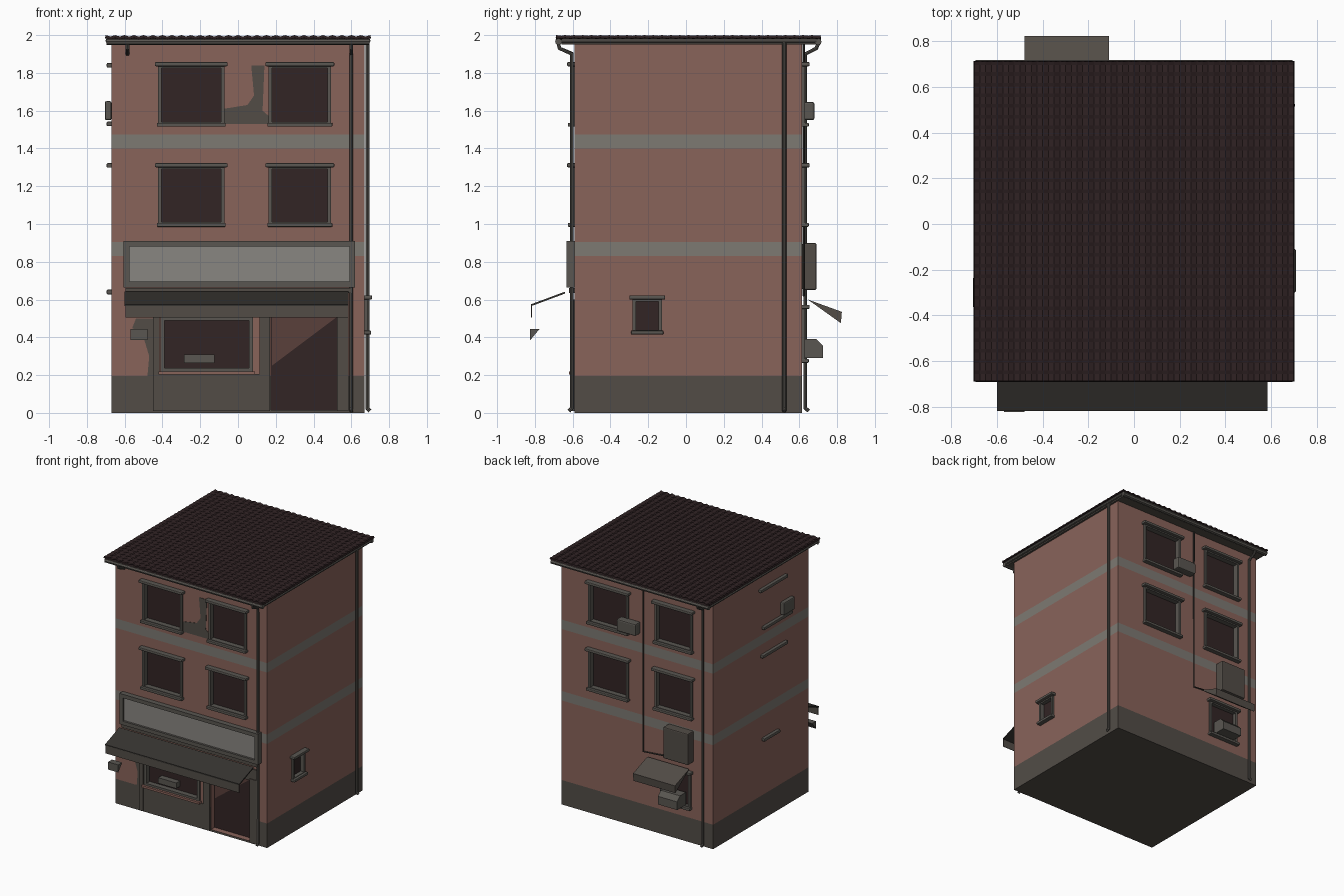
import bpy, bmesh, math
from mathutils import Vector

if "Cube" in bpy.data.objects:
    bpy.data.objects.remove(bpy.data.objects["Cube"])


def material(name, rgb):
    m = bpy.data.materials.new(name)
    m.diffuse_color = (*rgb, 1)
    m.use_nodes = True
    m.node_tree.nodes["Principled BSDF"].inputs["Base Color"].default_value = m.diffuse_color
    return m


WALL = material("faded red wall", (0.25, 0.125, 0.102))
BAND = material("grey band", (0.205, 0.192, 0.17))
BASE = material("dark plinth", (0.085, 0.073, 0.062))
ROOF = material("dark brown roof", (0.026, 0.0145, 0.0155))
GLASS = material("dark glass", (0.032, 0.018, 0.018))
FRAME = material("grey metal", (0.1, 0.093, 0.082))
SIGN = material("pale sign", (0.25, 0.24, 0.22))
CLOTH = material("dark awning", (0.036, 0.033, 0.029))
SHADE = material("doorway brown", (0.1, 0.05, 0.043))

X, YF, YB, TOP = 0.67, -0.59, 0.615, 1.955  # wall extents


def finish(name, bm, mats):
    bmesh.ops.recalc_face_normals(bm, faces=bm.faces[:])
    me = bpy.data.meshes.new(name)
    bm.to_mesh(me)
    bm.free()
    ob = bpy.data.objects.new(name, me)
    bpy.context.collection.objects.link(ob)
    for m in mats:
        me.materials.append(m)
    return ob


def add_box(bm, lo, hi):
    vs = bmesh.ops.create_cube(bm, size=1)["verts"]
    for v in vs:
        v.co = Vector([(a + b) / 2 + c * abs(b - a) for a, b, c in zip(lo, hi, v.co)])


def box(name, lo, hi, mat, bevel=0):
    bm = bmesh.new()
    add_box(bm, lo, hi)
    if bevel:
        bmesh.ops.bevel(bm, geom=bm.edges[:], offset=bevel, segments=2, affect='EDGES', profile=0.5)
    return finish(name, bm, [mat])


def on_face(face, u0, u1, d0, d1, z0, z1):
    """Corners of a box on a wall: u along it, d outward from it."""
    if face in ("front", "back"):
        s, w = (-1, YF) if face == "front" else (1, YB)
        return (u0, w + s * d0, z0), (u1, w + s * d1, z1)
    s = 1 if face == "right" else -1
    return (s * (X + d0), u0, z0), (s * (X + d1), u1, z1)


def fbox(name, face, u0, u1, d0, d1, z0, z1, mat, bevel=0):
    return box(name, *on_face(face, u0, u1, d0, d1, z0, z1), mat, bevel)


def prism(name, axis, pts, a, b, mat):
    """Polygon extruded along x (points are y,z) or y (points are x,z)."""
    bm = bmesh.new()
    put = (lambda p, t: (t, *p)) if axis == "x" else (lambda p, t: (p[0], t, p[1]))
    f = bm.faces.new([bm.verts.new(put(p, a)) for p in pts])
    ext = bmesh.ops.extrude_face_region(bm, geom=[f])["geom"]
    delta = Vector((b - a, 0, 0) if axis == "x" else (0, b - a, 0))
    bmesh.ops.translate(bm, verts=[g for g in ext if isinstance(g, bmesh.types.BMVert)], vec=delta)
    return finish(name, bm, [mat])


def pipe(name, pts, r, mat):
    cu = bpy.data.curves.new(name, 'CURVE')
    cu.dimensions = '3D'
    cu.bevel_depth, cu.bevel_resolution, cu.use_fill_caps = r, 2, True
    sp = cu.splines.new('POLY')
    sp.points.add(len(pts) - 1)
    for q, p in zip(sp.points, pts):
        q.co = (*p, 1)
    cu.materials.append(mat)
    ob = bpy.data.objects.new(name, cu)
    bpy.context.collection.objects.link(ob)
    bpy.ops.object.select_all(action='DESELECT')
    ob.select_set(True)
    bpy.context.view_layer.objects.active = ob
    bpy.ops.object.convert(target='MESH')
    bpy.ops.object.shade_smooth_by_angle()


# Openings: face, u0, u1, z0, z1, recess
windows = []
for z0, z1 in ((1.53, 1.835), (1.0, 1.30)):
    for u0, u1 in ((-0.415, -0.08), (0.17, 0.485)):
        windows.append(("front", u0, u1, z0, z1, 0.03))
        windows.append(("back", -u1, -u0, z0, z1, 0.03))
windows.append(("right", -0.275, -0.135, 0.43, 0.6, 0.02))
windows.append(("back", -0.47, -0.22, 0.28, 0.55, 0.02))
shop = [("front", -0.405, 0.07, 0.22, 0.505, 0.04), ("front", 0.175, 0.525, 0.015, 0.505, 0.05)]

# Walls: one block, coloured by height, with recessed openings
bm = bmesh.new()
add_box(bm, (-X, YF, 0.0), (X, YB, TOP))
for h in (0.195, 0.83, 0.905, 1.40, 1.475):
    bmesh.ops.bisect_plane(bm, geom=bm.verts[:] + bm.edges[:] + bm.faces[:],
                           plane_co=(0, 0, h), plane_no=(0, 0, 1))
for f in bm.faces:
    z = f.calc_center_median().z
    f.material_index = 2 if z < 0.195 else 1 if 0.83 < z < 0.905 or 1.40 < z < 1.475 else 0
walls = finish("walls", bm, [WALL, BAND, BASE])
bm = bmesh.new()
for face, u0, u1, z0, z1, d in windows + shop:
    add_box(bm, *on_face(face, u0, u1, -d, 0.05, z0, z1))
cutter = finish("opening_cutter", bm, [])
cutter.hide_render = True
mod = walls.modifiers.new("openings", 'BOOLEAN')
mod.operation, mod.object, mod.solver = 'DIFFERENCE', cutter, 'EXACT'
bpy.context.view_layer.objects.active = walls
bpy.ops.object.modifier_apply(modifier="openings")
bpy.data.objects.remove(cutter)


def frame(name, face, u0, u1, z0, z1, w, d0, d1, mat):
    for tag, a, b, c, d in (("left", u0, u0 + w, z0, z1), ("right", u1 - w, u1, z0, z1),
                            ("bottom", u0 + w, u1 - w, z0, z0 + w), ("top", u0 + w, u1 - w, z1 - w, z1)):
        fbox(f"{name}_{tag}", face, a, b, d0, d1, c, d, mat)


# Windows with glass, frame, lintel and sill
for i, (face, u0, u1, z0, z1, d) in enumerate(windows):
    n = f"{face}_window_{i}"
    fbox(n + "_glass", face, u0, u1, -d - 0.002, -d + 0.004, z0, z1, GLASS)
    frame(n + "_frame", face, u0 - 0.008, u1 + 0.008, z0 - 0.008, z1 + 0.008, 0.018, -d, 0.015, FRAME)
    fbox(n + "_lintel", face, u0 - 0.025, u1 + 0.025, -0.005, 0.04, z1, z1 + 0.022, FRAME, 0.006)
    fbox(n + "_sill", face, u0 - 0.015, u1 + 0.015, -0.005, 0.035, z0 - 0.015, z0 + 0.006, FRAME, 0.005)

# Blind windows on the left wall: only lintels and sills
for u0, u1, z in ((-0.3, 0.04, 1.84), (-0.36, 0.0, 1.53), (-0.3, 0.02, 1.31), (-0.2, 0.0, 0.64)):
    fbox("left_wall_lintel", "left", u0, u1, -0.005, 0.025, z - 0.012, z + 0.012, FRAME, 0.005)

# Shop front
for face, u0, u1, z0, z1, d in shop:
    fbox("shop_glass", face, u0, u1, -d - 0.002, -d + 0.004, z0, z1, GLASS)
frame("shop_window_frame", "front", -0.41, 0.08, 0.215, 0.51, 0.022, -0.03, 0.012, FRAME)
fbox("shop_panel", "front", -0.42, 0.12, 0, 0.008, 0.012, 0.205, BASE)
fbox("shop_window_ledge", "front", -0.42, 0.09, 0, 0.03, 0.203, 0.22, WALL)
for u0, u1 in ((-0.45, -0.415), (0.115, 0.17), (0.525, 0.585)):
    fbox("shop_pillar", "front", u0, u1, -0.01, 0.015, 0.01, 0.52, BASE)
fbox("shop_header", "front", -0.45, 0.585, -0.005, 0.01, 0.505, 0.6, BASE)
fbox("shop_notice_box", "front", -0.285, -0.125, -0.04, 0.01, 0.265, 0.31, FRAME)
prism("door_upper_panel", "y", [(0.18, 0.25), (0.18, 0.505), (0.52, 0.505)], YF + 0.045, YF + 0.041, SHADE)

# Worn plaster patches
prism("upper_plaster_patch", "y", [(-0.075, 1.53), (0.165, 1.53), (0.165, 1.57), (0.13, 1.6), (0.14, 1.84),
      (0.07, 1.84), (0.085, 1.68), (0.05, 1.63), (-0.075, 1.61)], YF + 0.002, YF - 0.003, BASE)
prism("lower_plaster_patch", "y", [(-0.45, 0.19), (-0.45, 0.5), (-0.54, 0.5), (-0.56, 0.45), (-0.5, 0.4),
      (-0.47, 0.3), (-0.48, 0.19)], YF + 0.002, YF - 0.003, BASE)

# Sign board
fbox("sign_panel", "front", -0.6, 0.615, 0, 0.025, 0.67, 0.905, SIGN)
frame("sign_frame", "front", -0.605, 0.62, 0.665, 0.91, 0.03, 0, 0.042, FRAME)
fbox("sign_lower_rail", "front", -0.595, 0.6, 0, 0.03, 0.635, 0.66, BASE)

# Front awning and hanging lamp
prism("awning_cover", "x", [(-0.82, 0.565), (-0.82, 0.575), (-0.64, 0.642), (-0.64, 0.632)], -0.6, 0.585, CLOTH)
box("awning_valance", (-0.595, -0.82, 0.505), (0.585, -0.816, 0.57), BASE)
prism("front_lamp", "x", [(-0.825, 0.445), (-0.775, 0.445), (-0.825, 0.385)], -0.57, -0.48, FRAME)

# Back awning, cabinet, cooling units and cable
prism("back_awning", "x", [(0.645, 0.6), (0.825, 0.535), (0.82, 0.475)], -0.48, -0.11, BASE)
fbox("back_cabinet", "back", -0.5, -0.28, 0, 0.075, 0.65, 0.9, BASE, 0.008)
prism("back_vent_hood", "x", [(YB, 0.29), (YB, 0.39), (0.69, 0.39), (0.725, 0.355), (0.725, 0.29)], -0.43, -0.26, FRAME)
fbox("back_cooling_unit", "back", -0.03, 0.14, 0, 0.065, 1.55, 1.645, FRAME, 0.01)
fbox("left_cooling_unit", "left", -0.37, -0.23, 0, 0.035, 1.55, 1.65, FRAME, 0.008)
pipe("back_cable", [(-0.06, YB + 0.008, 1.95), (-0.06, YB + 0.008, 0.62), (-0.3, YB + 0.008, 0.64)], 0.006, CLOTH)

# Tiled roof: waves across, stepped rows down its length
bm = bmesh.new()
NX, NY = 112, 90
bmesh.ops.create_grid(bm, x_segments=NX, y_segments=NY, size=0.5)
for v in bm.verts:
    i, j = round((v.co.x + 0.5) * NX), round((v.co.y + 0.5) * NY)
    v.co = (v.co.x * 1.4, 0.012 + v.co.y * 1.4,
            1.9925 + 0.004 * math.cos(i * math.pi / 2) - 0.0035 * (j % 3) / 2 + 0.0035)
roof = finish("tiled_roof", bm, [ROOF])
mod = roof.modifiers.new("thickness", 'SOLIDIFY')
mod.thickness, mod.offset = 0.014, -1
bpy.context.view_layer.objects.active = roof
bpy.ops.object.modifier_apply(modifier="thickness")
box("eaves_board", (-0.685, -0.66, 1.95), (0.685, 0.69, 1.984), BASE)

# Gutters along front and back, with verge rails at the sides
for y in (-0.675, 0.7):
    pipe("gutter", [(-0.695, y, 1.965), (0.695, y, 1.965)], 0.018, FRAME)
for x in (-0.69, 0.69):
    pipe("verge_rail", [(x, -0.66, 1.97), (x, 0.69, 1.97)], 0.012, FRAME)

# Downpipes with elbows and feet
pipe("front_downpipe", [(0.6, -0.675, 1.955), (0.6, -0.67, 1.93), (0.6, -0.605, 1.9),
                        (0.6, -0.605, 0.025), (0.6, -0.62, 0.01)], 0.01, FRAME)
pipe("back_downpipe", [(-0.59, 0.7, 1.955), (-0.59, 0.69, 1.93), (-0.59, 0.632, 1.9),
                       (-0.59, 0.632, 0.025), (-0.59, 0.65, 0.01)], 0.01, FRAME)
pipe("right_downpipe", [(0.685, 0.52, 1.96), (0.685, 0.52, 0.025), (0.698, 0.52, 0.01)], 0.011, FRAME)
pipe("front_gutter_stub", [(-0.585, -0.675, 1.955), (-0.585, -0.67, 1.93), (-0.585, -0.6, 1.9)], 0.01, FRAME)
